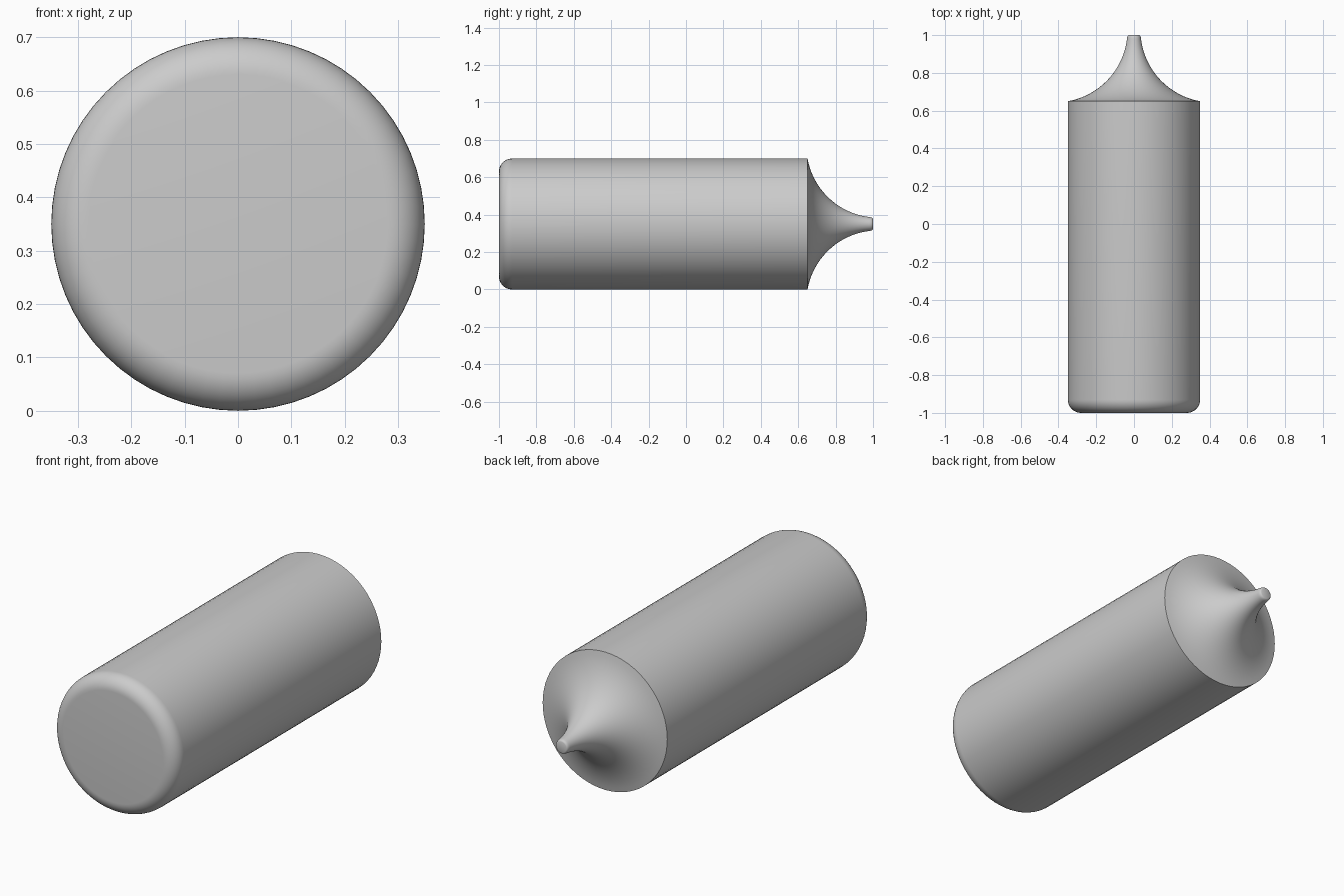
import bpy, bmesh, math

if "Cube" in bpy.data.objects:
    bpy.data.objects.remove(bpy.data.objects["Cube"])

SEG = 64
R = 0.35

grey = bpy.data.materials.new("plain grey")
grey.diffuse_color = (0.6, 0.6, 0.6, 1)
grey.use_nodes = True
grey.node_tree.nodes["Principled BSDF"].inputs["Base Color"].default_value = grey.diffuse_color


def arc(cy, cr, rad, a0, a1, n):
    """Points (y, r) on an arc; angle 0 points to -y, 90 towards the axis."""
    out = []
    for i in range(n + 1):
        a = math.radians(a0 + (a1 - a0) * i / n)
        out.append((cy - rad * math.cos(a), cr - rad * math.sin(a)))
    return out


# Profile (y, radius): rounded base, straight barrel, concave neck, small tip
profile = arc(-0.93, R - 0.07, 0.07, 0, -90, 10)
c = 0.382
neck = arc(0.65 + c * math.cos(math.radians(10)),
           R + c * math.sin(math.radians(10)), c, 10, 83, 20)
profile += neck
profile += [(0.988, 0.036), (0.994, 0.034), (0.998, 0.031), (1.0, 0.027)]

# Lathe the profile around the y axis
bm = bmesh.new()
rings = []
for y, r in profile:
    rings.append([bm.verts.new((r * math.cos(2 * math.pi * k / SEG), y,
                                R + r * math.sin(2 * math.pi * k / SEG)))
                  for k in range(SEG)])
for a, b in zip(rings, rings[1:]):
    for k in range(SEG):
        j = (k + 1) % SEG
        bm.faces.new((a[k], a[j], b[j], b[k]))
bm.faces.new(rings[0])
bm.faces.new(rings[-1])
bmesh.ops.recalc_face_normals(bm, faces=bm.faces)

mesh = bpy.data.meshes.new("nozzle_bottle")
bm.to_mesh(mesh)
bm.free()
mesh.materials.append(grey)
obj = bpy.data.objects.new("nozzle_bottle", mesh)
bpy.context.collection.objects.link(obj)
bpy.context.view_layer.objects.active = obj
obj.select_set(True)
bpy.ops.object.shade_smooth_by_angle(angle=math.radians(35))
